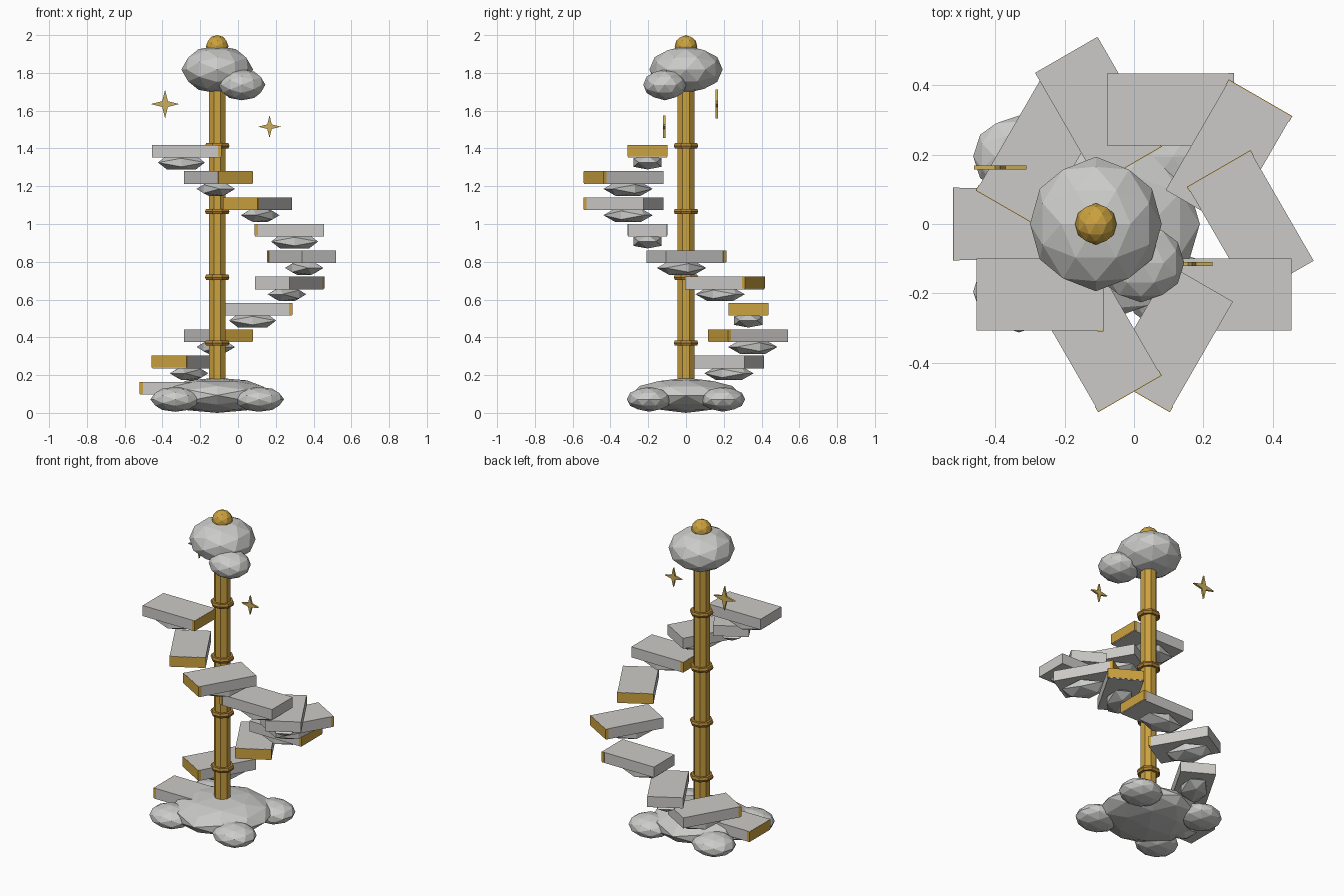
import bpy, bmesh, math
from mathutils import Matrix, Vector

cube = bpy.data.objects.get("Cube")
if cube:
    bpy.data.objects.remove(cube, do_unlink=True)


def material(name, rgb):
    m = bpy.data.materials.new(name)
    m.use_nodes = True
    m.diffuse_color = (*rgb, 1)
    m.node_tree.nodes["Principled BSDF"].inputs["Base Color"].default_value = (*rgb, 1)
    return m


CLOUD = material("cloud grey", (0.6, 0.6, 0.59))
STONE = material("step stone", (0.6, 0.59, 0.57))
GOLD = material("gold", (0.6, 0.36, 0.05))
BRONZE = material("collar bronze", (0.42, 0.22, 0.035))
STAR = material("pale gold", (0.6, 0.43, 0.11))
PX = -0.11  # pillar position along x


def finish(name, bm, mat):
    bmesh.ops.recalc_face_normals(bm, faces=bm.faces)
    mesh = bpy.data.meshes.new(name)
    bm.to_mesh(mesh)
    bm.free()
    mesh.materials.append(mat)
    ob = bpy.data.objects.new(name, mesh)
    bpy.context.collection.objects.link(ob)
    return ob


def puff(name, loc, radii, mat=CLOUD, detail=2, turn=0):
    """Faceted ellipsoid with an edge of the icosahedron along the top."""
    bm = bmesh.new()
    bmesh.ops.create_icosphere(bm, subdivisions=detail, radius=1)
    tilt = Matrix.Rotation(-math.atan(2) / 2, 4, 'Y')
    bm.transform(Matrix.Translation(loc) @ Matrix.Rotation(turn, 4, 'Z')
                 @ Matrix.Diagonal((*radii, 1)) @ tilt)
    return finish(name, bm, mat)


def box(name, frame, centre, size, mat):
    bm = bmesh.new()
    bmesh.ops.create_cube(bm, size=1)
    bm.transform(frame @ Matrix.Translation(centre) @ Matrix.Diagonal((*size, 1)))
    return finish(name, bm, mat)


def lathe(name, profile, mat, sides=8):
    """Sweep a closed (radius, z) profile around the pillar axis."""
    bm = bmesh.new()
    rings = []
    for i in range(sides):
        a = math.tau * (i + 0.5) / sides
        rings.append([bm.verts.new((PX + r * math.cos(a), r * math.sin(a), z))
                      for r, z in profile])
    n = len(profile)
    for i in range(sides):
        p, q = rings[i], rings[(i + 1) % sides]
        for j in range(n):
            bm.faces.new((p[j], q[j], q[(j + 1) % n], p[(j + 1) % n]))
    return finish(name, bm, mat)


def star(name, loc, radius, depth=0.012):
    """Flat four-pointed star facing the front."""
    bm = bmesh.new()
    ring = []
    for i in range(8):
        r = radius if i % 2 == 0 else radius * 0.28
        a = math.tau * i / 8
        ring.append(bm.verts.new((r * math.cos(a), -depth / 2, r * math.sin(a))))
    face = bm.faces.new(ring)
    out = bmesh.ops.extrude_face_region(bm, geom=[face])
    moved = [v for v in out["geom"] if isinstance(v, bmesh.types.BMVert)]
    bmesh.ops.translate(bm, verts=moved, vec=(0, depth, 0))
    bm.transform(Matrix.Translation(loc))
    return finish(name, bm, STAR)


# Base cloud with four corner puffs
puff("base_cloud", (PX, 0, 0.093), (0.30, 0.29, 0.093))
for sx in (-1, 1):
    for sy in (-1, 1):
        side = ("left" if sx > 0 else "right") + ("_back" if sy > 0 else "_front")
        puff("base_puff_" + side, (PX + 0.222 * sx, 0.195 * sy, 0.072), (0.132, 0.118, 0.066))

# Pillar and its collars
pillar = bmesh.new()
bmesh.ops.create_cone(pillar, cap_ends=True, segments=8, radius1=0.048, radius2=0.048, depth=1.8)
pillar.transform(Matrix.Translation((PX, 0, 1.0)) @ Matrix.Rotation(math.pi / 8, 4, 'Z'))
finish("pillar", pillar, GOLD)
for k in range(4):
    z = 0.37 + 0.348 * k
    lathe(f"collar_{k + 1}", [(0.045, z - 0.014), (0.064, z - 0.014), (0.07, z),
                              (0.064, z + 0.014), (0.045, z + 0.014)], BRONZE)

# Floating steps, each with a gold nosing and a small cloud below
for i in range(10):
    around = math.pi - math.radians(36) * i
    turn = math.radians(60) * (i - 3)
    pos = Vector((0.337 * math.cos(around), 0.347 * math.sin(around), 0.13 + 0.1395 * i))
    frame = Matrix.Translation(pos) @ Matrix.Rotation(turn, 4, 'Z')
    box(f"step_{i + 1}", frame, (0, 0, 0), (0.365, 0.208, 0.067), STONE)
    box(f"step_nosing_{i + 1}", frame, (0.176, 0, 0.002), (0.018, 0.212, 0.062), GOLD)
    puff(f"step_cloud_{i + 1}", frame @ Vector((-0.027, 0, -0.06)),
         (0.146, 0.088, 0.043), detail=1, turn=turn)

# Cloud crown and finial
puff("crown_cloud", (PX, 0, 1.818), (0.19, 0.194, 0.126))
puff("crown_puff", (0.02, -0.112, 1.737), (0.125, 0.114, 0.082))
puff("finial", (PX, 0, 1.94), (0.06, 0.06, 0.06), GOLD)

# Hovering stars
star("star_right", (-0.386, 0.163, 1.635), 0.076)
star("star_left", (0.167, -0.115, 1.515), 0.06)
